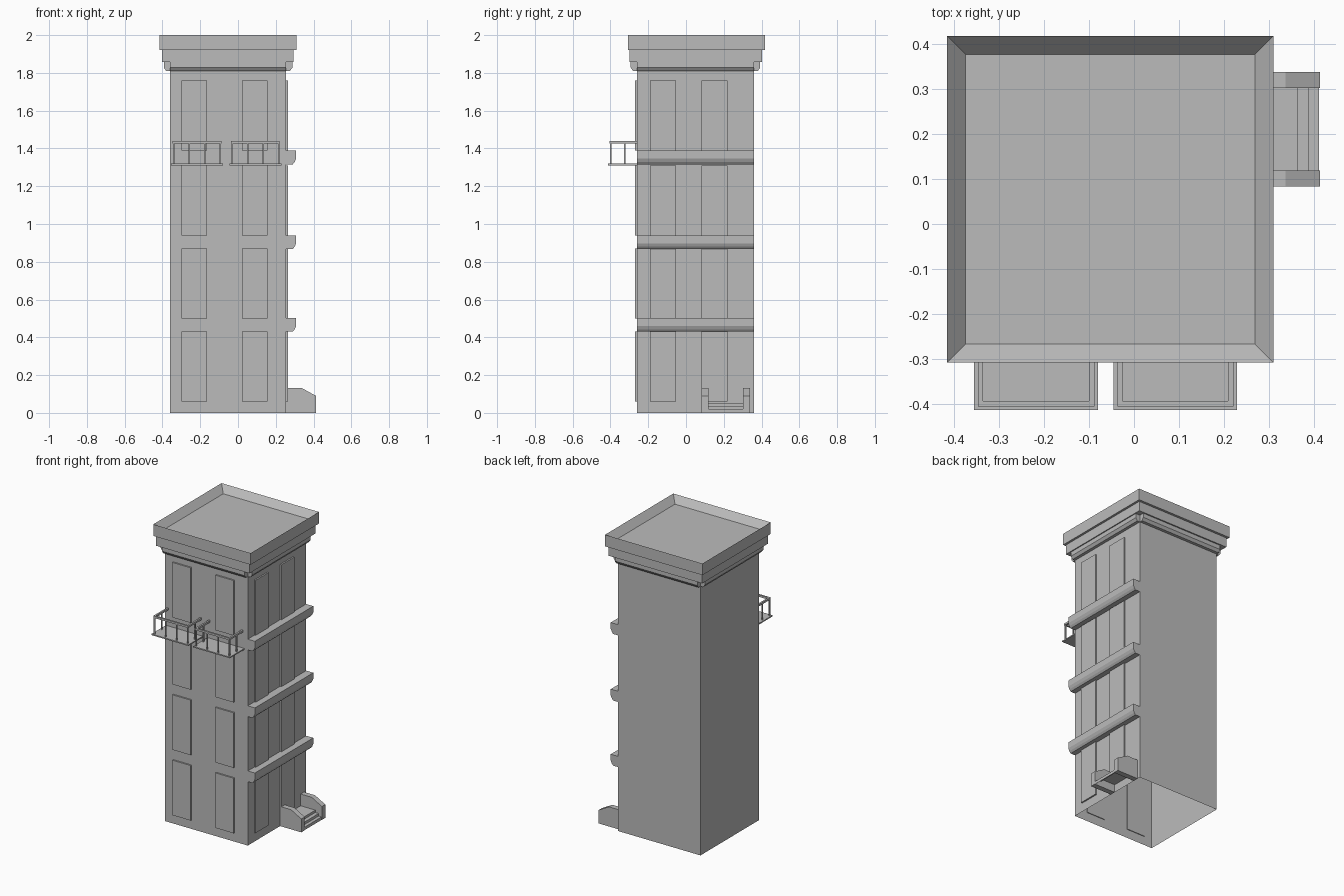
import bpy, bmesh
from mathutils import Vector

cube = bpy.data.objects.get("Cube")
if cube:
    bpy.data.objects.remove(cube, do_unlink=True)

stone = bpy.data.materials.new("grey stone")
stone.use_nodes = True
stone.diffuse_color = (0.5, 0.5, 0.5, 1)
stone.node_tree.nodes["Principled BSDF"].inputs["Base Color"].default_value = (0.5, 0.5, 0.5, 1)


def finish(name, bm):
    bmesh.ops.recalc_face_normals(bm, faces=bm.faces)
    mesh = bpy.data.meshes.new(name)
    bm.to_mesh(mesh)
    bm.free()
    mesh.materials.append(stone)
    obj = bpy.data.objects.new(name, mesh)
    bpy.context.collection.objects.link(obj)
    return obj


def add_box(bm, x, y, z):
    """Box from three (low, high) ranges."""
    made = bmesh.ops.create_cube(bm, size=1)["verts"]
    for v in made:
        v.co = [sum(r) / 2 + c * (r[1] - r[0]) for r, c in zip((x, y, z), v.co)]
    return made


def box(name, x, y, z):
    bm = bmesh.new()
    add_box(bm, x, y, z)
    return finish(name, bm)


def extrude(name, profile, start, end, out, closed=True):
    """Sweep an (outward, z) profile in a straight line from start to end."""
    bm = bmesh.new()
    rings = [[bm.verts.new(Vector(p) + Vector(out) * d + Vector((0, 0, h))) for d, h in profile]
             for p in (start, end)]
    n = len(profile)
    for i in range(n if closed else n - 1):
        j = (i + 1) % n
        bm.faces.new((rings[0][i], rings[0][j], rings[1][j], rings[1][i]))
    if closed:
        for ring in rings:
            bm.faces.new(ring)
    return finish(name, bm)


X0, X1, Y0, Y1 = -0.36, 0.255, -0.26, 0.36
WALL_TOP = 1.81

# Hollow tower, open underneath
bm = bmesh.new()
add_box(bm, (X0, X1), (Y0, Y1), (0, 1.86))
bm.faces.ensure_lookup_table()
ground = [f for f in bm.faces if f.calc_center_median().z < 0.01]
bmesh.ops.delete(bm, geom=ground, context="FACES_ONLY")
finish("tower_walls", bm)

# Raised panels on the front and on the left wall
FLOORS = (0.06, 0.5, 0.94, 1.39)
for floor, z in enumerate(FLOORS):
    for col, a in enumerate((-0.3, 0.02)):
        box(f"front_panel_{floor}_{col}", (a, a + 0.137), (Y0 - 0.01, Y0 + 0.005), (z, z + 0.37))
    for col, a in enumerate((-0.19, 0.083)):
        box(f"side_panel_{floor}_{col}", (X1 - 0.005, X1 + 0.01), (a, a + 0.137), (z, z + 0.37))

# Ledges between floors on the left wall
ledge = [(0, 0), (0.035, 0), (0.045, 0.012), (0.053, 0.03), (0.053, 0.072), (0, 0.072)]
for i, z in enumerate((0.43, 0.868, 1.316)):
    extrude(f"ledge_{i}", ledge, (X1, Y0, z), (X1, Y1, z), (1, 0, 0))

# Cornice: four strips with open corners, a middle course and a rim
strip = [(0, 0), (0.02, 0), (0.033, 0.018), (0.033, 0.05), (0, 0.05)]
sides = {
    "front": ((X0, Y0), (X1, Y0), (0, -1, 0)),
    "back": ((X0, Y1), (X1, Y1), (0, 1, 0)),
    "left": ((X1, Y0), (X1, Y1), (1, 0, 0)),
    "right": ((X0, Y0), (X0, Y1), (-1, 0, 0)),
}
for side, (a, b, out) in sides.items():
    extrude(f"cornice_strip_{side}", strip, (*a, WALL_TOP), (*b, WALL_TOP), out)
box("cornice_course", (X0 - 0.042, X1 + 0.04), (Y0 - 0.04, Y1 + 0.042), (1.857, 1.925))

# Roof rim with sunken floor
bm = bmesh.new()
add_box(bm, (-0.415, 0.31), (-0.308, 0.418), (1.922, 2.0))
top = max(bm.faces, key=lambda f: f.calc_center_median().z)
bmesh.ops.inset_region(bm, faces=[top], thickness=0.058)
bmesh.ops.translate(bm, verts=top.verts, vec=(0, 0, -0.045))
finish("roof_rim", bm)

# Balconies: thin floor, slim posts and handrail
FRONT, FLOOR, RAIL = -0.413, 1.311, 1.427
T = 0.012
for name, a, b in (("right", -0.355, -0.08), ("left", -0.045, 0.229)):
    box(f"balcony_floor_{name}", (a, b), (FRONT, Y0), (FLOOR, FLOOR + 0.008))
    bm = bmesh.new()
    lo, hi, f = a + 0.008, b - 0.008, FRONT + 0.008
    height = (RAIL, RAIL + 0.013)
    add_box(bm, (lo, hi), (f, f + T), height)
    for x in (lo, hi - T):
        add_box(bm, (x, x + T), (f + T, Y0), height)
    finish(f"balcony_handrail_{name}", bm)
    bm = bmesh.new()
    spots = [(lo + i * (hi - lo - T) / 3, f) for i in range(4)]
    spots += [(x, -0.33) for x in (lo, hi - T)]
    for x, y in spots:
        add_box(bm, (x + 0.002, x + 0.01), (y + 0.002, y + 0.01), (FLOOR, RAIL))
    finish(f"balcony_posts_{name}", bm)

# Entrance stairs on the left wall, with sloped side walls
cheek = [(0, 0), (0.158, 0), (0.158, 0.09), (0.082, 0.132), (0, 0.132)]
for i, y in enumerate((0.083, 0.302)):
    extrude(f"stair_cheek_{i}", cheek, (X1, y, 0), (X1, y + 0.036, 0), (1, 0, 0))
steps = [(0, 0.053), (0.109, 0.053), (0.109, 0.037), (0.134, 0.037),
         (0.134, 0.02), (0.156, 0.02), (0.156, 0)]
extrude("stair_steps", steps, (X1, 0.119, 0), (X1, 0.302, 0), (1, 0, 0), closed=False)
